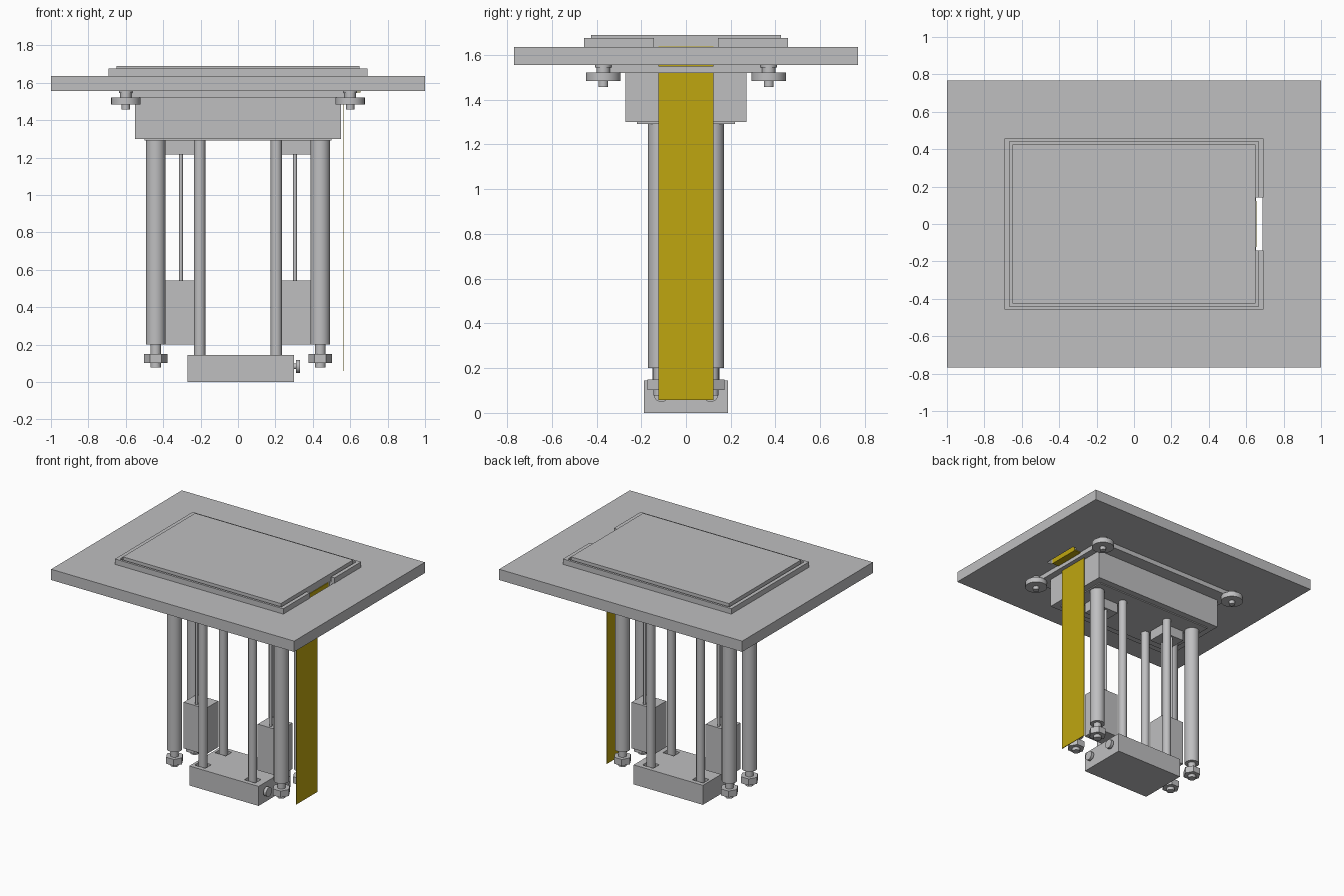
import bpy
from math import pi, radians

cube = bpy.data.objects.get("Cube")
if cube:
    bpy.data.objects.remove(cube, do_unlink=True)


def material(name, color):
    m = bpy.data.materials.new(name)
    m.use_nodes = True
    m.diffuse_color = color
    m.node_tree.nodes["Principled BSDF"].inputs["Base Color"].default_value = color
    return m


GREY = material("light_grey", (0.52, 0.52, 0.53, 1))
GOLD = material("golden_yellow", (0.52, 0.38, 0.005, 1))


def box(name, x, y, z, mat=GREY):
    """Box from (min, max) pairs."""
    bpy.ops.mesh.primitive_cube_add(size=1, location=[sum(p) / 2 for p in (x, y, z)])
    ob = bpy.context.object
    ob.name = name
    ob.scale = [p[1] - p[0] for p in (x, y, z)]
    bpy.ops.object.transform_apply(location=False, rotation=False, scale=True)
    ob.data.materials.append(mat)
    return ob


def rod(name, x, y, z, r, sides=32, axis="Z"):
    """Cylinder spanning z (or spanning x when axis is X)."""
    span = z if axis == "Z" else x
    loc = (x, y, sum(z) / 2) if axis == "Z" else (sum(x) / 2, y, z)
    bpy.ops.mesh.primitive_cylinder_add(
        vertices=sides, radius=r, depth=span[1] - span[0], location=loc,
        rotation=(0, 0 if axis == "Z" else pi / 2, 0))
    ob = bpy.context.object
    ob.name = name
    ob.data.materials.append(GREY)
    if sides > 6:
        bpy.ops.object.shade_smooth_by_angle(angle=radians(30))
    return ob


def cut(target, cutter):
    cutter.hide_render = True
    mod = target.modifiers.new("cut", "BOOLEAN")
    mod.operation = "DIFFERENCE"
    mod.solver = "EXACT"
    mod.object = cutter
    bpy.context.view_layer.objects.active = target
    bpy.ops.object.modifier_apply(modifier=mod.name)
    bpy.data.objects.remove(cutter, do_unlink=True)


def sym(v):
    return (-v, v)


CORNERS = [(sx, sy) for sx in (-1, 1) for sy in (-1, 1)]

# Table plate with a slot for the ribbon
top_plate = box("top_plate", sym(1), sym(0.768), (1.555, 1.635))
cut(top_plate, box("slot_cutter", (0.652, 0.688), sym(0.143), (1.5, 1.7)))

# Raised bed and the surrounding rim, open at the slot
box("bed", sym(0.65), sym(0.425), (1.635, 1.69))
rim = box("rim", sym(0.693), sym(0.457), (1.635, 1.675))
cut(rim, box("rim_cutter", sym(0.665), sym(0.44), (1.6, 1.7)))
cut(rim, box("notch_cutter", (0.6, 0.75), sym(0.143), (1.6, 1.7)))

# Carrier plate and housing below the table
box("carrier_plate", sym(0.6), sym(0.37), (1.52, 1.555))
box("housing", sym(0.55), sym(0.27), (1.3, 1.52))
box("housing_base", sym(0.5), sym(0.22), (1.292, 1.3))

# Levelling wheels at the corners
for sx, sy in CORNERS:
    x, y = sx * 0.6, sy * 0.37
    rod("level_neck", x, y, (1.5, 1.545), 0.03)
    rod("level_washer", x, y, (1.545, 1.555), 0.036)
    rod("level_wheel", x, y, (1.483, 1.522), 0.078, 48)
    rod("level_screw", x, y, (1.457, 1.49), 0.022)

# Thick columns with threaded feet and hex nuts
for sx, sy in CORNERS:
    x, y = sx * 0.44, sy * 0.118
    rod("column", x, y, (0.2, 1.3), 0.052)
    rod("foot_stud", x, y, (0.078, 0.2), 0.028)
    rod("foot_nut", x, y, (0.102, 0.15), 0.062, 6).rotation_euler.z = pi / 6

# Lower block with sockets, guide rods and side knobs
block = box("lower_block", (-0.27, 0.3), sym(0.187), (0, 0.145))
for sx, sy in CORNERS:
    x, y = sx * 0.205, sy * 0.12
    cut(block, box("socket_cutter", (x - 0.045, x + 0.045), (y - 0.035, y + 0.035), (0.12, 0.2)))
    rod("guide_rod", x, y, (0.1, 1.3), 0.03)
for sy in (-1, 1):
    rod("knob_stem", (0.29, 0.315), sy * 0.11, 0.083, 0.015, axis="X")
    rod("knob", (0.31, 0.332), sy * 0.11, 0.083, 0.034, axis="X")

# Side weights hanging on thin rods
for sx in (-1, 1):
    xs = sorted((sx * 0.215, sx * 0.395))
    box("side_weight", xs, sym(0.075), (0.2, 0.543))
    box("weight_mount", xs, sym(0.075), (1.217, 1.3))
    for sy in (-1, 1):
        rod("thin_rod", sx * 0.305, sy * 0.05, (0.54, 1.22), 0.01, 16)

# Flat ribbon: long hanging strip, bridge and tail in the slot
box("ribbon", (0.563, 0.568), sym(0.124), (0.058, 1.521), GOLD)
box("ribbon_bridge", (0.6, 0.656), sym(0.124), (1.548, 1.554), GOLD)
box("ribbon_tail", (0.652, 0.656), sym(0.124), (1.548, 1.638), GOLD)
